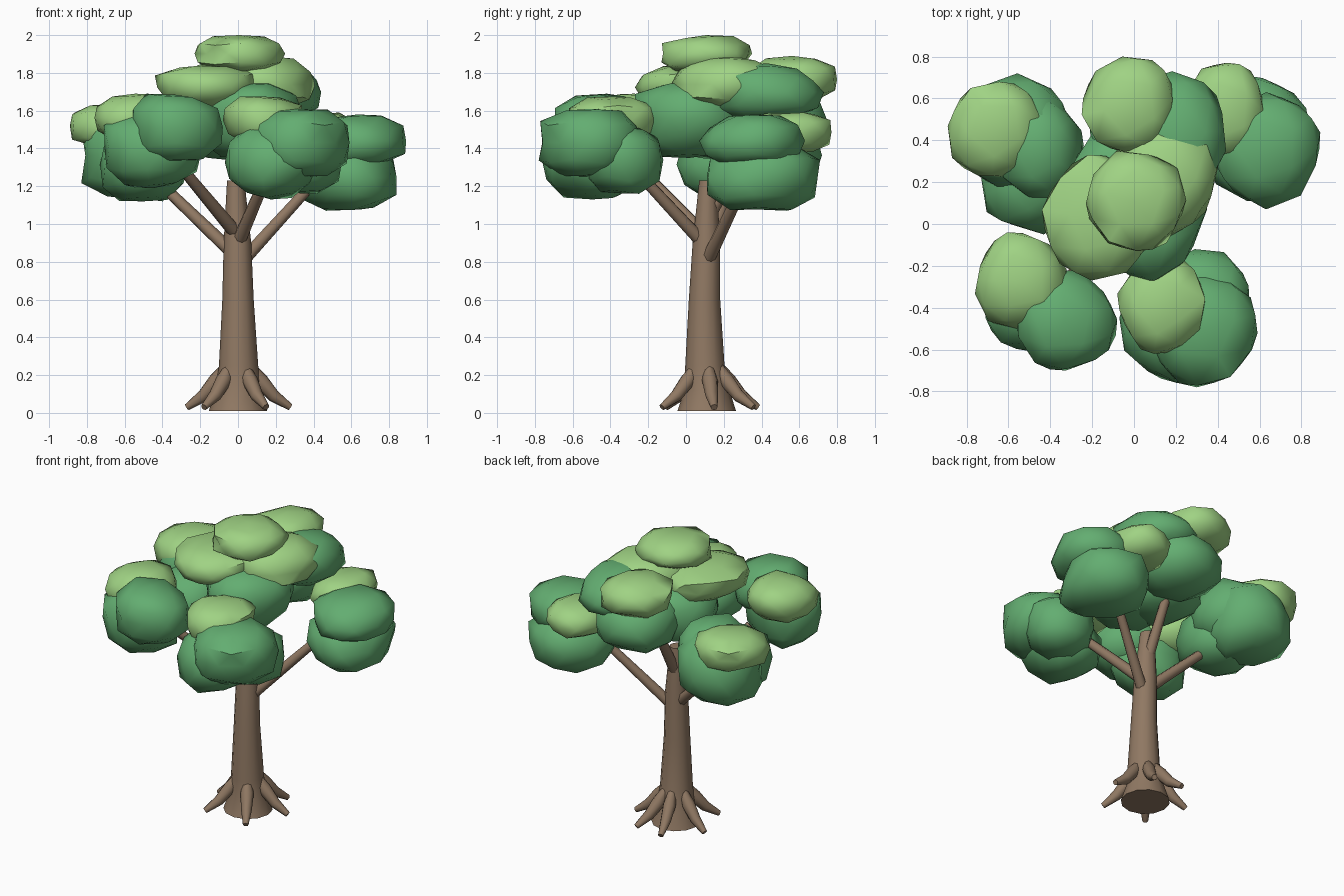
import bpy, bmesh, math, random
from mathutils import Vector, Matrix, noise

random.seed(4)
cube = bpy.data.objects.get("Cube")
if cube:
    bpy.data.objects.remove(cube, do_unlink=True)


def material(name, rgb):
    m = bpy.data.materials.new(name)
    m.use_nodes = True
    m.diffuse_color = (*rgb, 1)
    m.node_tree.nodes["Principled BSDF"].inputs["Base Color"].default_value = (*rgb, 1)
    return m


BARK = material("bark_brown", (0.28, 0.19, 0.125))
DARK = material("leaf_green", (0.125, 0.42, 0.165))
LIGHT = material("light_leaf_green", (0.35, 0.65, 0.23))


def finish(name, bm, mat, angle):
    bmesh.ops.recalc_face_normals(bm, faces=bm.faces)
    mesh = bpy.data.meshes.new(name)
    bm.to_mesh(mesh)
    bm.free()
    mesh.materials.append(mat)
    obj = bpy.data.objects.new(name, mesh)
    bpy.context.collection.objects.link(obj)
    bpy.ops.object.select_all(action='DESELECT')
    obj.select_set(True)
    bpy.context.view_layer.objects.active = obj
    bpy.ops.object.shade_smooth_by_angle(angle=math.radians(angle))
    return obj


def limb(name, path, radii, sides=8, level=False):
    """Tapered tube through the path points; level keeps the rings horizontal."""
    bm = bmesh.new()
    pts = [Vector(p) for p in path]
    rings = []
    for i, (p, r) in enumerate(zip(pts, radii)):
        along = pts[min(i + 1, len(pts) - 1)] - pts[max(i - 1, 0)]
        turn = Matrix() if level else along.to_track_quat('Z', 'Y').to_matrix().to_4x4()
        rings.append([bm.verts.new(p + turn @ Vector((r * math.cos(a), r * math.sin(a), 0)))
                      for a in (math.tau * k / sides for k in range(sides))])
    for low, high in zip(rings, rings[1:]):
        for k in range(sides):
            n = (k + 1) % sides
            bm.faces.new((low[k], low[n], high[n], high[k]))
    bm.faces.new(rings[0])
    bm.faces.new(rings[-1])
    return finish(name, bm, BARK, 50)


def clump(name, centre, size, mat):
    """Lumpy, slightly boxy ellipsoid of leaves that fills the box centre +- size."""
    bm = bmesh.new()
    bmesh.ops.create_icosphere(bm, subdivisions=2, radius=1)
    spin = Matrix.Rotation(random.uniform(0, math.tau), 3, 'Z')
    seed = Vector(centre) * 7
    for v in bm.verts:
        d = spin @ v.co
        # Round in plan, fuller from top to side
        fill = (math.hypot(d.x, d.y) ** 2.8 + abs(d.z) ** 2.8) ** (-1 / 2.8)
        v.co = d * fill * (1 + 0.18 * noise.noise(d * 1.1 + seed) + random.uniform(-0.025, 0.025))
    for axis in range(3):
        low = min(v.co[axis] for v in bm.verts)
        high = max(v.co[axis] for v in bm.verts)
        for v in bm.verts:
            t = (v.co[axis] - low) / (high - low)
            v.co[axis] = centre[axis] + size[axis] * (2 * t - 1)
    return finish(name, bm, mat, 50)


# Trunk with flared foot
limb("trunk",
     [(0, .11, .01), (0, .11, .12), (.003, .10, .25), (0, .098, .6), (-.003, .108, .9), (-.012, .116, 1.23)],
     [.155, .12, .104, .083, .073, .046], 12, True)

# Roots around the foot
for i, degrees in enumerate((-58, 8, 62, 105, 165, 230)):
    a = math.radians(degrees)
    path = [(r * math.cos(a), .11 + r * math.sin(a), z)
            for r, z in ((.07, .24), (.12, .17), (.19, .09), (.28, .03))]
    limb(f"root_{i + 1}", path, [.028, .042, .034, .018])

# Main branches
branches = {
    "back_left_branch": ((.02, .11, .80), (.42, .32, 1.24)),
    "front_left_branch": ((0, .09, .90), (.18, -.30, 1.32)),
    "front_right_branch": ((-.01, .09, .95), (-.31, -.26, 1.31)),
    "back_right_branch": ((-.02, .11, .84), (-.46, .25, 1.26)),
    "back_branch": ((-.01, .11, 1.02), (0, .34, 1.45)),
}
for name, (start, end) in branches.items():
    limb(name, [start, end], [.037, .028])

# Dark leaf masses: centre, half sizes
dark = {
    "front_left": [((.31, -.50, 1.43), (.28, .28, .18)), ((.33, -.33, 1.34), (.22, .21, .18)),
                   ((.18, -.50, 1.33), (.25, .26, .20))],
    "front_right": [((-.32, -.46, 1.51), (.24, .24, .18)), ((-.45, -.40, 1.39), (.26, .21, .20))],
    "back_right": [((-.57, .45, 1.37), (.26, .27, .25)), ((-.46, .36, 1.42), (.22, .26, .21)),
                   ((-.50, .21, 1.32), (.23, .26, .20))],
    "back_left": [((.64, .35, 1.44), (.25, .28, .14)), ((.57, .41, 1.25), (.27, .30, .18))],
    "back": [((.19, .44, 1.70), (.25, .29, .15)), ((.05, .47, 1.54), (.26, .28, .19))],
    "crown": [((.07, .02, 1.55), (.28, .29, .20)), ((-.07, .20, 1.53), (.27, .28, .19))],
}
for part, lumps in dark.items():
    for i, (centre, size) in enumerate(lumps):
        clump(f"{part}_foliage_{i + 1}", centre, size, DARK)

# Sunlit caps on top
light = {
    "back_right": ((-.66, .45, 1.52), (.23, .23, .12)),
    "front_right": ((-.54, -.27, 1.56), (.22, .23, .13)),
    "front_left": ((.13, -.39, 1.55), (.21, .23, .125)),
    "back_left": ((.44, .54, 1.48), (.19, .23, .11)),
    "back": ((-.02, .57, 1.77), (.23, .23, .12)),
    "crown_right": ((-.17, .03, 1.72), (.27, .30, .12)),
    "crown_left": ((.15, .20, 1.75), (.26, .28, .14)),
    "crown_top": ((.01, .11, 1.90), (.24, .24, .10)),
}
for part, (centre, size) in light.items():
    clump(f"{part}_cap", centre, size, LIGHT)
